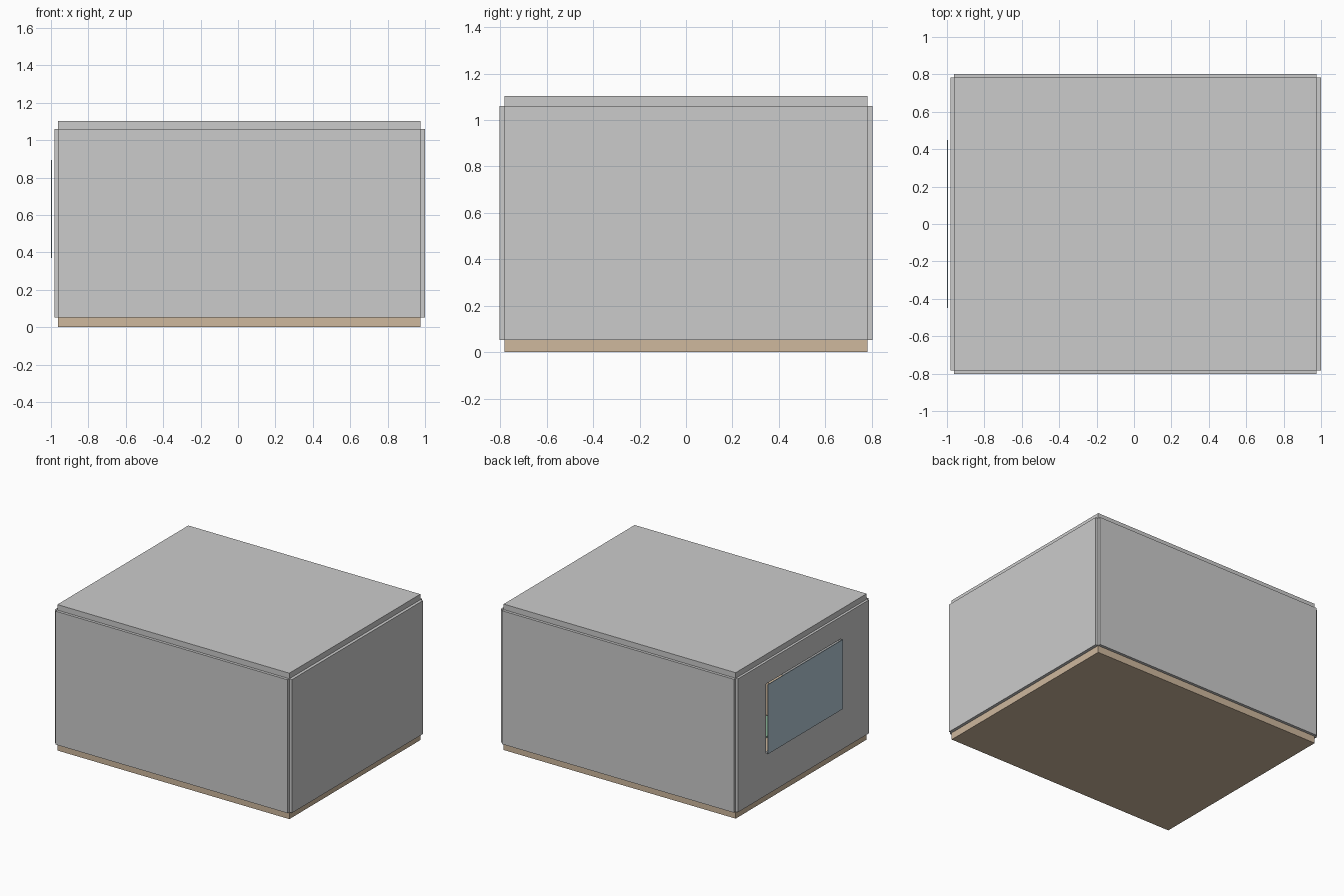
import bpy

if "Cube" in bpy.data.objects:
    bpy.data.objects.remove(bpy.data.objects["Cube"])

def material(name, rgb):
    m = bpy.data.materials.new(name)
    m.diffuse_color = (*rgb, 1)
    m.use_nodes = True
    m.node_tree.nodes["Principled BSDF"].inputs["Base Color"].default_value = m.diffuse_color
    return m

WOOD = material("wood", (0.62, 0.48, 0.34))
GLASS = material("glass", (0.45, 0.58, 0.66))
GREEN = material("green_fabric", (0.25, 0.45, 0.3))

def box(name, x, y, z, mat=None):
    """Axis-aligned box from (min, max) ranges."""
    bpy.ops.mesh.primitive_cube_add(
        size=1, location=[(r[0] + r[1]) / 2 for r in (x, y, z)])
    ob = bpy.context.object
    ob.name = name
    ob.scale = [r[1] - r[0] for r in (x, y, z)]
    bpy.ops.object.transform_apply(location=False, rotation=False, scale=True)
    if mat:
        ob.data.materials.append(mat)
    return ob

# Room limits: inner faces and the outer faces of the wall panels
X0, X1, Y = -0.963, 0.977, 0.782
XO0, XO1, YO = -0.982, 1.0, 0.803
FLOOR, TOP, ROOF = 0.053, 1.061, 1.103

# Floor and ceiling slabs
box("floor", (X0, X1), (-Y, Y), (0, FLOOR), WOOD)
box("ceiling", (X0, X1), (-Y, Y), (TOP, ROOF))

# Wall panels standing just outside the floor edge
box("front_wall", (X0, X1), (-YO, -Y), (FLOOR, TOP))
box("back_wall", (X0, X1), (Y, YO), (FLOOR, TOP))
box("right_wall", (X1, XO1), (-Y, Y), (FLOOR, TOP))
left_wall = box("left_wall", (XO0, X0), (-Y, Y), (FLOOR, TOP))

# Window opening in the left wall
WY, WZ = (-0.448, 0.448), (0.37, 0.895)
cutter = box("window_cutter", (-1.1, -0.9), WY, WZ)
cutter.hide_render = True
cutter.hide_set(True)
cut = left_wall.modifiers.new("window", 'BOOLEAN')
cut.object = cutter
cut.operation = 'DIFFERENCE'
cut.solver = 'EXACT'

# Glass pane held slightly outside the wall
box("window_pane", (-1.0, -0.995), WY, WZ, GLASS)

# Modest furnishings glimpsed through the window gap
box("rug", (-0.45, 0.45), (-0.6, 0.1), (FLOOR, FLOOR + 0.01), GREEN)
box("sideboard", (-0.4, 0.4), (-Y, -0.62), (FLOOR, 0.3), WOOD)
